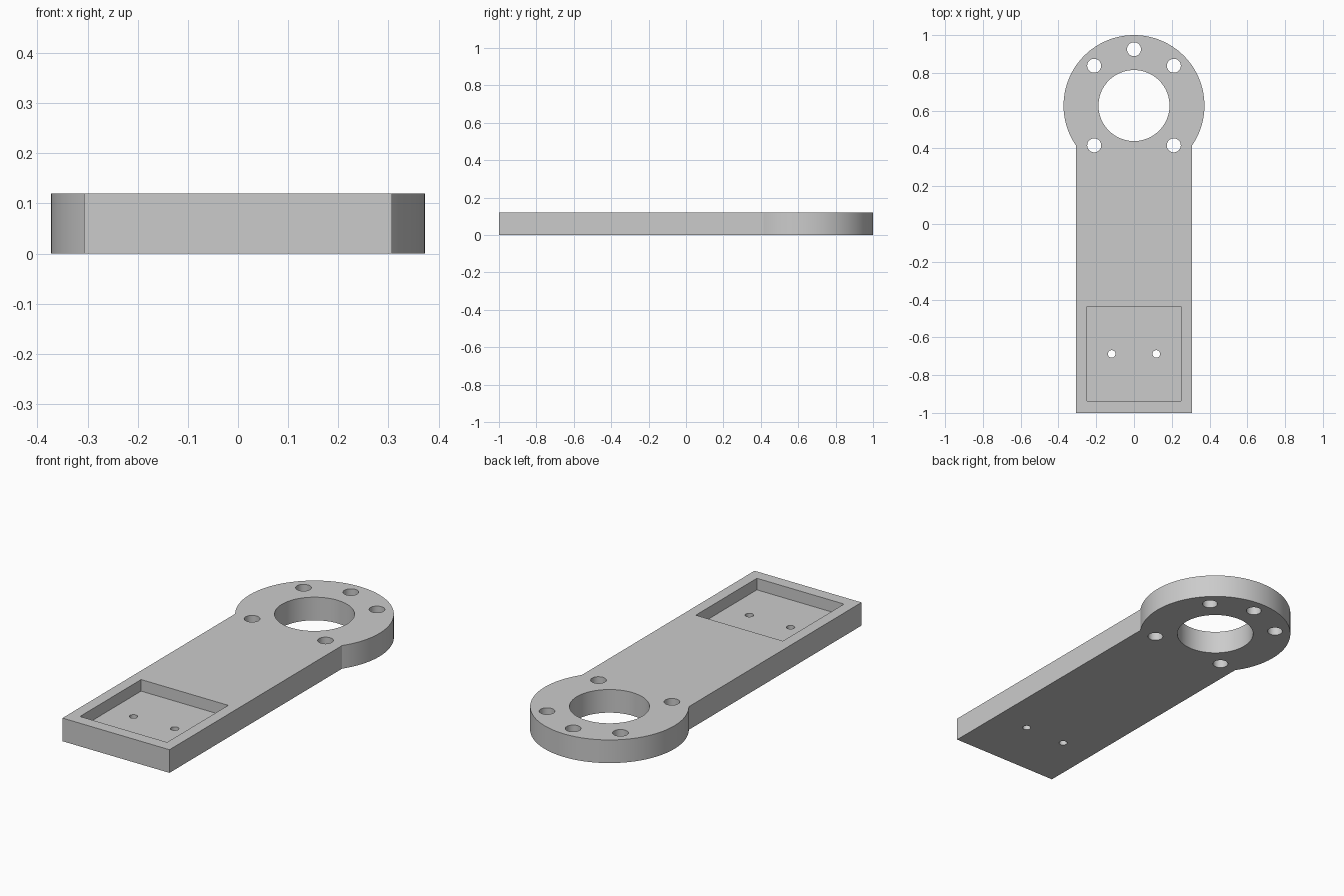
import bpy
import bmesh
from math import asin, cos, sin, pi, radians
from mathutils import Matrix

cube = bpy.data.objects.get("Cube")
if cube:
    bpy.data.objects.remove(cube, do_unlink=True)

THICK = 0.12
HALF_WIDTH = 0.307
RING_Y, RING_R, BORE_R = 0.627, 0.373, 0.188
BOLT_CIRCLE, BOLT_R = 0.298, 0.037
POCKET_FLOOR = 0.06

grey = bpy.data.materials.new("plain grey")
grey.use_nodes = True
grey.diffuse_color = (0.6, 0.6, 0.6, 1)
grey.node_tree.nodes["Principled BSDF"].inputs["Base Color"].default_value = grey.diffuse_color


def add_object(name, bm):
    bmesh.ops.recalc_face_normals(bm, faces=bm.faces)
    mesh = bpy.data.meshes.new(name)
    bm.to_mesh(mesh)
    bm.free()
    mesh.materials.append(grey)
    obj = bpy.data.objects.new(name, mesh)
    bpy.context.collection.objects.link(obj)
    return obj


def prism(name, outline, bottom, top):
    """Extrude a flat outline from bottom to top."""
    bm = bmesh.new()
    face = bm.faces.new([bm.verts.new((x, y, bottom)) for x, y in outline])
    result = bmesh.ops.extrude_face_region(bm, geom=[face])
    verts = [v for v in result["geom"] if isinstance(v, bmesh.types.BMVert)]
    bmesh.ops.translate(bm, verts=verts, vec=(0, 0, top - bottom))
    return add_object(name, bm)


def cut(target, cutter):
    """Subtract the cutter from the target, then discard the cutter."""
    cutter.hide_render = True
    mod = target.modifiers.new("cut", "BOOLEAN")
    mod.operation = "DIFFERENCE"
    mod.solver = "EXACT"
    mod.object = cutter
    bpy.context.view_layer.objects.active = target
    bpy.ops.object.modifier_apply(modifier=mod.name)
    bpy.data.objects.remove(cutter, do_unlink=True)


def drill(target, x, y, radius, segments):
    bm = bmesh.new()
    bmesh.ops.create_cone(bm, cap_ends=True, segments=segments, radius1=radius,
                          radius2=radius, depth=THICK * 3,
                          matrix=Matrix.Translation((x, y, THICK / 2)))
    cut(target, add_object("drill", bm))


# Arm with a round head, as one outline
start = -pi / 2 + asin(HALF_WIDTH / RING_R)
sweep = pi - 2 * start
steps = 90
outline = [(-HALF_WIDTH, -1), (HALF_WIDTH, -1)]
for i in range(steps + 1):
    a = start + sweep * i / steps
    outline.append((RING_R * cos(a), RING_Y + RING_R * sin(a)))
arm = prism("mounting_arm", outline, 0, THICK)

# Central bore and the bolt holes around it
drill(arm, 0, RING_Y, BORE_R, 96)
for degrees in (45, 90, 135, 225, 315):
    a = radians(degrees)
    drill(arm, BOLT_CIRCLE * cos(a), RING_Y + BOLT_CIRCLE * sin(a), BOLT_R, 40)

# Square pocket with two screw holes in its floor
pocket = [(-0.25, -0.938), (0.25, -0.938), (0.25, -0.437), (-0.25, -0.437)]
cut(arm, prism("pocket", pocket, POCKET_FLOOR, THICK * 2))
for side in (-1, 1):
    drill(arm, side * 0.118, -0.688, 0.02, 32)

# Smooth round walls, sharp rims
bpy.ops.object.select_all(action="DESELECT")
arm.select_set(True)
bpy.context.view_layer.objects.active = arm
bpy.ops.object.shade_smooth_by_angle(angle=radians(30))
